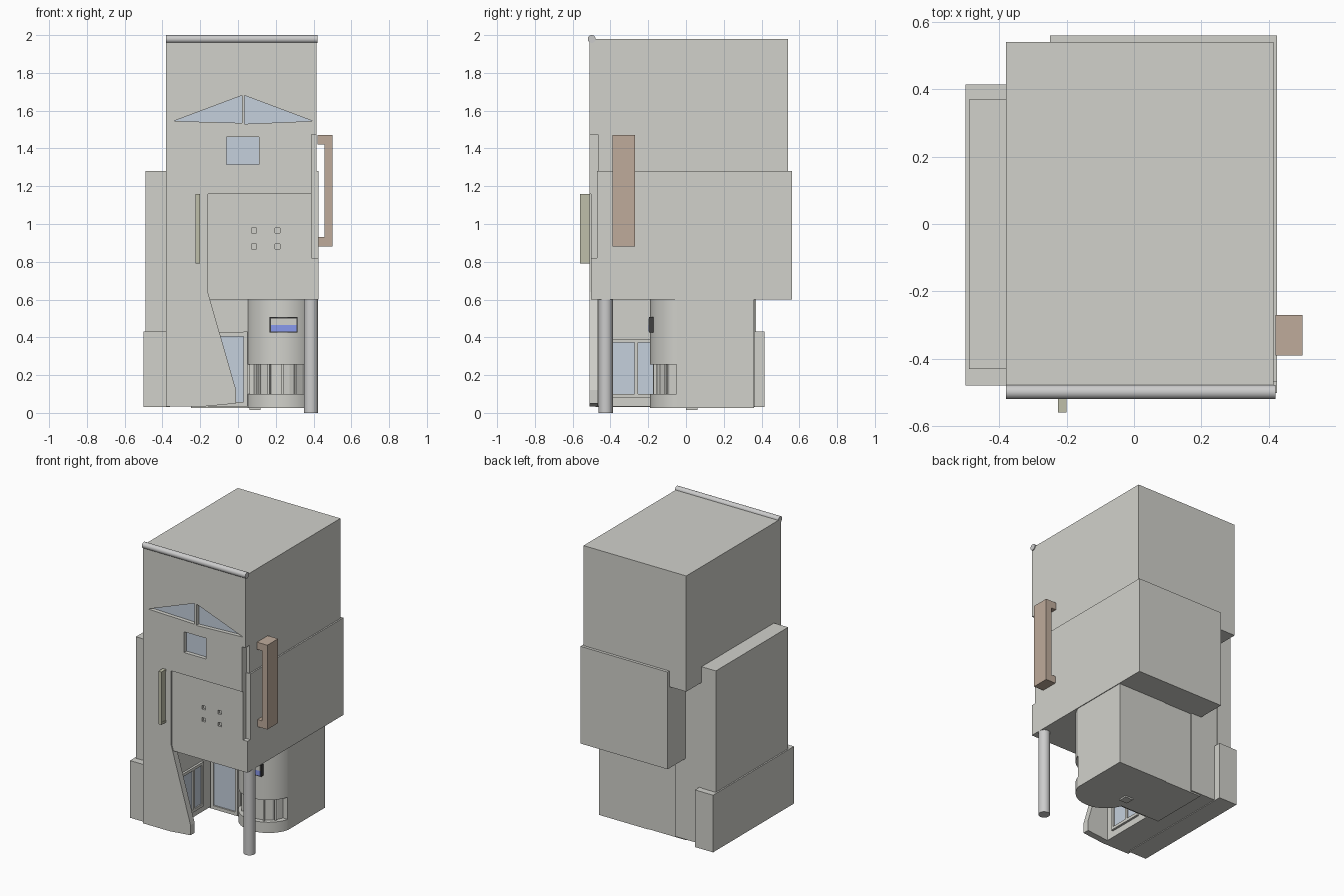
import bpy, bmesh, math

if "Cube" in bpy.data.objects:
    bpy.data.objects.remove(bpy.data.objects["Cube"])


def material(name, rgb):
    m = bpy.data.materials.new(name)
    m.diffuse_color = (*rgb, 1)
    m.use_nodes = True
    m.node_tree.nodes["Principled BSDF"].inputs["Base Color"].default_value = m.diffuse_color
    return m


WALL = material("wall", (0.64, 0.64, 0.60))
GLASS = material("glass", (0.56, 0.63, 0.72))
BROWN = material("brown", (0.52, 0.41, 0.33))
OLIVE = material("olive", (0.52, 0.52, 0.40))
BLACK = material("black", (0.05, 0.05, 0.05))
BLUE = material("blue", (0.25, 0.32, 0.85))


def prism(name, pts, lo, hi, axis="z", mat=WALL, smooth=False):
    """Extrude a 2D outline along z (outline in x,y) or y (outline in x,z)."""
    def place(p, t):
        return (p[0], p[1], t) if axis == "z" else (p[0], t, p[1])
    bm = bmesh.new()
    a = [bm.verts.new(place(p, lo)) for p in pts]
    b = [bm.verts.new(place(p, hi)) for p in pts]
    bm.faces.new(a)
    bm.faces.new(b[::-1])
    for i in range(len(pts)):
        j = (i + 1) % len(pts)
        bm.faces.new((a[i], b[i], b[j], a[j]))
    bmesh.ops.recalc_face_normals(bm, faces=bm.faces)
    me = bpy.data.meshes.new(name)
    bm.to_mesh(me)
    bm.free()
    ob = bpy.data.objects.new(name, me)
    bpy.context.collection.objects.link(ob)
    if mat:
        me.materials.append(mat)
    if smooth:
        shade(ob)
    return ob


def select(ob):
    bpy.ops.object.select_all(action="DESELECT")
    ob.select_set(True)
    bpy.context.view_layer.objects.active = ob


def shade(ob):
    select(ob)
    bpy.ops.object.shade_smooth_by_angle(angle=math.radians(30))


def rect(x0, x1, y0, y1):
    return [(x0, y0), (x1, y0), (x1, y1), (x0, y1)]


def box(name, x0, x1, y0, y1, z0, z1, mat=WALL):
    return prism(name, rect(x0, x1, y0, y1), z0, z1, mat=mat)


def cylinder(name, r, length, loc, rot=(0, 0, 0)):
    bpy.ops.mesh.primitive_cylinder_add(vertices=32, radius=r, depth=length,
                                        location=loc, rotation=rot)
    bpy.context.object.name = name
    shade(bpy.context.object)


def pocket(wall, name, outline, y0, depth, mat=None):
    """Sink an opening into a front wall and optionally glaze it."""
    cut = prism("cutter", outline, y0 - 0.03, y0 + depth, "y", None)
    cut.hide_render = True
    select(wall)
    mod = wall.modifiers.new("opening", "BOOLEAN")
    mod.operation, mod.solver, mod.object = "DIFFERENCE", "EXACT", cut
    bpy.ops.object.modifier_apply(modifier=mod.name)
    bpy.data.objects.remove(cut)
    if mat:
        prism(name, outline, y0 + depth - 0.003, y0 + depth + 0.004, "y", mat)


# Front wall with slanted entrance edge and corner notch
front = prism("front_wall", [
    (-0.38, 0.035), (-0.17, 0.035), (-0.01, 0.05), (-0.01, 0.12), (-0.16, 0.64),
    (-0.16, 1.16), (0.39, 1.16), (0.39, 1.475), (0.415, 1.475), (0.415, 1.98),
    (-0.38, 1.98)], -0.51, -0.465, "y")
pocket(front, "left_gable_glass", [(-0.34, 1.545), (0.02, 1.535), (0.02, 1.68)], -0.51, 0.03, GLASS)
pocket(front, "right_gable_glass", [(0.035, 1.53), (0.395, 1.545), (0.035, 1.68)], -0.51, 0.03, GLASS)
pocket(front, "small_window_glass", rect(-0.06, 0.11, 1.315, 1.46), -0.51, 0.03, GLASS)

# Upper tower, left body and projecting middle storey
box("upper_tower", -0.38, 0.415, -0.465, 0.54, 1.17, 1.98)
box("left_body", -0.38, -0.17, -0.465, 0.365, 0.035, 1.17)
box("middle_storey_lower", -0.25, 0.425, -0.502, 0.56, 0.6, 0.82).data.transform
middle = prism("middle_storey_upper", [
    (-0.25, -0.502), (0.39, -0.502), (0.39, -0.47), (0.425, -0.47),
    (0.425, 0.56), (-0.25, 0.56)], 0.82, 1.28)
for x in (0.085, 0.21):
    for z in (0.88, 0.965):
        pocket(middle, "", rect(x - 0.013, x + 0.013, z - 0.013, z + 0.013), -0.502, 0.015)

# Side blocks on the left
box("left_upper_block", -0.49, -0.38, -0.43, 0.37, 0.43, 1.28)
box("left_lower_block", -0.50, -0.36, -0.48, 0.415, 0.03, 0.43)

# Ground floor core with round bay
box("entrance_core", -0.25, 0.06, -0.06, 0.355, 0.025, 0.6)
CX, CY = 0.235, 0.002


def bay(name, r, z0, z1, n):
    a0 = math.asin((CY + 0.05) / r)
    arc = [(CX - r * math.cos(a), CY - r * math.sin(a))
           for a in (a0 + (math.pi - 2 * a0) * i / n for i in range(n + 1))]
    pts = [(0.04, 0.36), (0.04, -0.05)] + arc + [(0.42, -0.05), (0.42, 0.36)]
    prism(name, pts, z0, z1, smooth=n > 12)


bay("bay_base", 0.192, 0.025, 0.1, 32)
bay("bay_window_band", 0.158, 0.1, 0.255, 10)
bay("bay_upper", 0.192, 0.255, 0.6, 32)
for i in range(7):
    a = math.radians(195 + 25 * i)
    ob = box("bay_mullion", -0.012, 0.012, -0.006, 0.006, 0.1, 0.255)
    ob.location = (CX + 0.161 * math.cos(a), CY + 0.161 * math.sin(a), 0)
    ob.rotation_euler.z = a
box("underside_plate", 0.06, 0.12, 0, 0.06, 0.015, 0.03)

# Display on the bay
box("display_frame", 0.168, 0.316, -0.196, -0.165, 0.425, 0.507, BLACK)
box("display_lower", 0.174, 0.31, -0.198, -0.19, 0.431, 0.465, BLUE)
box("display_upper", 0.174, 0.31, -0.198, -0.19, 0.465, 0.501)

# Side windows of the entrance
box("side_window_glass", -0.172, -0.164, -0.39, -0.17, 0.1, 0.375, GLASS)
for y in (-0.40, -0.263, -0.165):
    box("side_window_post", -0.172, -0.155, y - 0.009, y + 0.009, 0.085, 0.385)
for z in (0.09, 0.382):
    box("side_window_rail", -0.172, -0.155, -0.409, -0.156, z - 0.01, z + 0.01)

# Entrance door
box("door_glass", -0.14, 0.032, -0.066, -0.058, 0.055, 0.405, GLASS)
for x in (-0.148, 0.04):
    box("door_post", x - 0.01, x + 0.01, -0.076, -0.058, 0.035, 0.43)
for z in (0.045, 0.417):
    box("door_rail", -0.158, 0.05, -0.076, -0.058, z - 0.012, z + 0.012)

# Pillar and roof edge rod
cylinder("corner_pillar", 0.0375, 0.61, (0.387, -0.425, 0.305))
cylinder("roof_rod", 0.021, 0.8, (0.02, -0.499, 1.979), (0, math.pi / 2, 0))

# Bracket-mounted brown panel on the right
prism("side_panel", [(0.42, 0.88), (0.5, 0.88), (0.5, 1.47), (0.42, 1.47), (0.42, 1.42),
                     (0.457, 1.42), (0.457, 0.93), (0.42, 0.93)], -0.39, -0.27, "y", BROWN)

# Olive vertical blade on the front
box("blade_panel", -0.221, -0.204, -0.55, -0.505, 0.805, 1.145, OLIVE)
for z0, z1 in ((0.79, 0.805), (1.145, 1.16)):
    box("blade_cap", -0.225, -0.2, -0.56, -0.505, z0, z1, OLIVE)
box("blade_edge", -0.225, -0.2, -0.56, -0.55, 0.805, 1.145, OLIVE)
